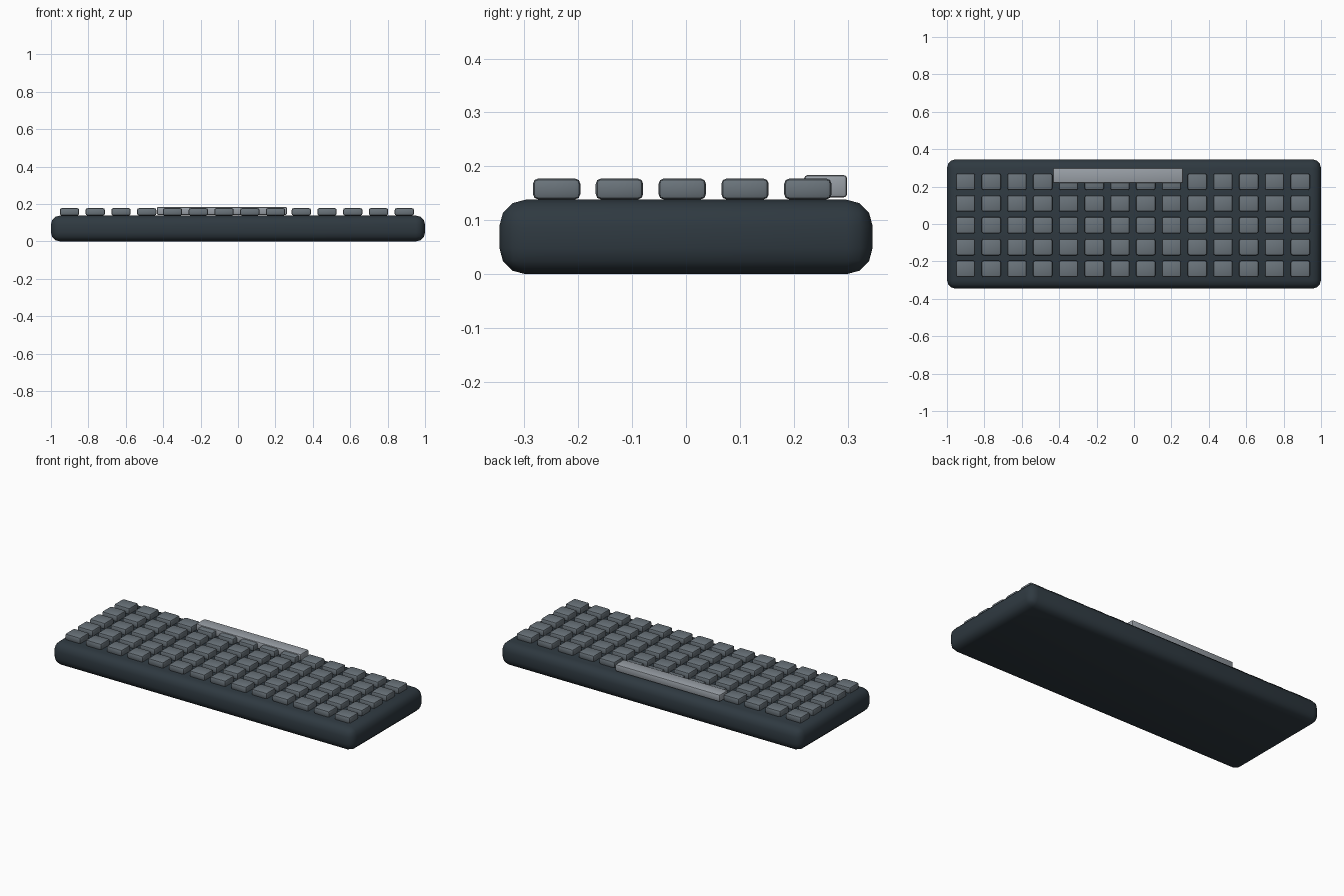
import bpy
import math

cube = bpy.data.objects.get("Cube")
if cube:
    bpy.data.objects.remove(cube, do_unlink=True)


def material(name, rgb):
    mat = bpy.data.materials.new(name)
    mat.use_nodes = True
    mat.diffuse_color = (*rgb, 1)
    mat.node_tree.nodes["Principled BSDF"].inputs["Base Color"].default_value = (*rgb, 1)
    return mat


def rounded_box(name, centre, size, bevel, segments, mat):
    bpy.ops.mesh.primitive_cube_add(size=1, location=centre)
    obj = bpy.context.object
    obj.name = name
    obj.scale = size
    bpy.ops.object.transform_apply(location=False, rotation=False, scale=True)
    obj.data.materials.append(mat)
    mod = obj.modifiers.new("rounded_edges", "BEVEL")
    mod.width = bevel
    mod.segments = segments
    bpy.ops.object.modifier_apply(modifier=mod.name)
    bpy.ops.object.shade_smooth_by_angle(angle=math.radians(35))
    return obj


case_colour = material("dark slate", (0.028, 0.041, 0.052))
key_colour = material("mid grey", (0.145, 0.174, 0.198))
bar_colour = material("light grey", (0.32, 0.35, 0.385))

# Case
rounded_box("case", (0, 0, 0.069), (2, 0.692, 0.138), 0.048, 3, case_colour)

# Key grid: every key shares one mesh
COLUMNS, ROWS = 14, 5
first_key = None
for row in range(ROWS):
    for col in range(COLUMNS):
        place = (-0.901 + 0.1377 * col, -0.24 + 0.1165 * row, 0.158)
        if first_key is None:
            key = first_key = rounded_box("key", place, (0.103, 0.088, 0.039),
                                          0.01, 2, key_colour)
        else:
            key = first_key.copy()
            key.location = place
            bpy.context.collection.objects.link(key)
        key.name = f"key_row{row + 1}_column{col + 1}"

# Long bar overlapping the back row
rounded_box("space_bar", (-0.086, 0.259, 0.163), (0.695, 0.08, 0.042),
            0.007, 2, bar_colour)
